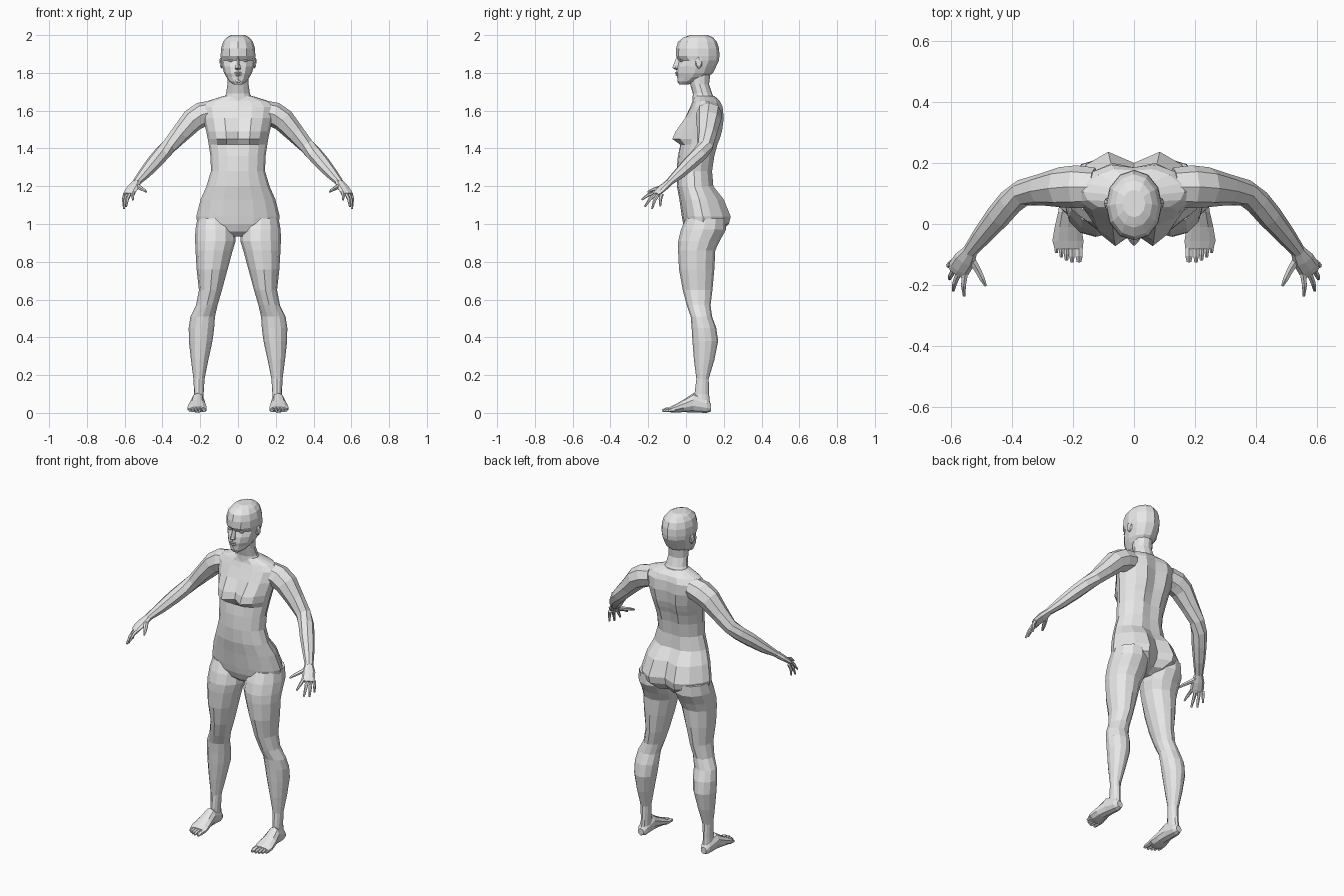
import bpy, bmesh, math
from mathutils import Vector

skin = bpy.data.materials.new("light grey")
skin.diffuse_color = (0.8, 0.8, 0.8, 1)
X, Y, Z = Vector((1, 0, 0)), Vector((0, 1, 0)), Vector((0, 0, 1))


def finish(name, bm, mirror):
    bmesh.ops.recalc_face_normals(bm, faces=bm.faces)
    mesh = bpy.data.meshes.new(name)
    bm.to_mesh(mesh)
    bm.free()
    mesh.materials.append(skin)
    ob = bpy.data.objects.new(name, mesh)
    bpy.context.collection.objects.link(ob)
    if mirror:
        ob.modifiers.new("other_side", 'MIRROR').use_axis[0] = True
    return ob


def loft(name, rings, mirror=False):
    """Skin a list of point rings and cap both ends."""
    bm = bmesh.new()
    rows = [[bm.verts.new(p) for p in r] for r in rings]
    n = len(rows[0])
    for lo, hi in zip(rows, rows[1:]):
        for k in range(n):
            bm.faces.new((lo[k], lo[(k + 1) % n], hi[(k + 1) % n], hi[k]))
    bm.faces.new(rows[0])
    bm.faces.new(rows[-1])
    return finish(name, bm, mirror)


def oval(c, u, v, a, b, n):
    c = Vector(c)
    return [c + u * a * math.sin(t) - v * b * math.cos(t)
            for t in (2 * math.pi * k / n for k in range(n))]


def band(z, w, yf, yb, bf=0, bb=0, n=16):
    """Level body section; bf and bb swell paired front and back forms."""
    pts = oval((0, (yf + yb) / 2, z), X, Y, w, (yb - yf) / 2, n)
    weight = {1: 1, 2: 0.6}
    for k, p in enumerate(pts):
        d = min(k, n - k)
        p.y += bb * weight.get(n // 2 - d, 0) - bf * weight.get(d, 0)
    return pts


def limb(name, path, n=8, mirror=True):
    """Tube along points given as (x, y, z, half breadth, half depth)."""
    pts = [Vector(p[:3]) for p in path]
    rings = []
    for i, p in enumerate(path):
        t = (pts[min(i + 1, len(pts) - 1)] - pts[max(i - 1, 0)]).normalized()
        u = t.cross(Z).normalized()
        rings.append(oval(pts[i], u, u.cross(t), p[3], p[4], n))
    return loft(name, rings, mirror)


def blob(name, c, size, mirror=True, sub=1):
    bm = bmesh.new()
    bmesh.ops.create_icosphere(bm, subdivisions=sub, radius=1)
    for v in bm.verts:
        v.co = Vector(c) + Vector([a * b for a, b in zip(v.co, size)])
    return finish(name, bm, mirror)


# Torso: pelvis, waist, bust, shoulder blades, collar
loft("torso", [band(*r) for r in (
    (0.935, 0.05, 0.03, 0.12, 0, 0),
    (0.96, 0.13, 0.00, 0.165, 0, 0.03),
    (1.00, 0.215, -0.015, 0.195, 0, 0.04),
    (1.04, 0.221, -0.022, 0.20, 0, 0.045),
    (1.13, 0.198, -0.035, 0.175, 0, 0.033),
    (1.20, 0.167, -0.048, 0.14, 0, 0.012),
    (1.28, 0.143, -0.05, 0.135, 0, 0.01),
    (1.36, 0.146, -0.043, 0.142, 0, 0.015),
    (1.42, 0.155, -0.03, 0.155, 0.005, 0.018),
    (1.45, 0.16, -0.028, 0.165, 0.052, 0.02),
    (1.49, 0.168, -0.025, 0.175, 0.038, 0.023),
    (1.56, 0.185, -0.002, 0.185, 0.01, 0.022),
    (1.62, 0.195, 0.022, 0.185, 0, 0.015),
    (1.65, 0.165, 0.035, 0.175, 0, 0.01),
    (1.678, 0.075, 0.04, 0.15, 0, 0))])

# Neck and head
loft("neck", [band(*r, n=12) for r in (
    (1.65, 0.085, 0.035, 0.16), (1.69, 0.063, 0.036, 0.138),
    (1.74, 0.056, 0.022, 0.122), (1.80, 0.056, 0.01, 0.13))])
loft("head", [band(*r, n=12) for r in (
    (1.738, 0.022, -0.036, 0.01),
    (1.755, 0.046, -0.044, 0.06),
    (1.778, 0.062, -0.047, 0.115),
    (1.80, 0.074, -0.052, 0.143),
    (1.835, 0.084, -0.048, 0.16),
    (1.865, 0.089, -0.042, 0.174, -0.01),
    (1.89, 0.092, -0.052, 0.177, 0.003),
    (1.93, 0.09, -0.053, 0.175),
    (1.965, 0.079, -0.042, 0.163),
    (1.988, 0.06, -0.012, 0.143),
    (2.0, 0.037, 0.022, 0.112))])

# Face: wedge nose, lips, chin, eyes, ears
loft("nose", [[Vector((-w, 0.0, z)), Vector((w, 0.0, z)),
               Vector((w * 0.85, y + 0.015, z)), Vector((0, y, z + 0.002)),
               Vector((-w * 0.85, y + 0.015, z))]
              for z, w, y in ((1.815, 0.013, -0.056), (1.825, 0.018, -0.072),
                              (1.84, 0.013, -0.067), (1.882, 0.009, -0.05))])
blob("upper_lip", (0, -0.046, 1.800), (0.024, 0.014, 0.006), False)
blob("lower_lip", (0, -0.045, 1.789), (0.020, 0.013, 0.006), False)
blob("chin", (0, -0.032, 1.757), (0.022, 0.016, 0.015), False)
blob("eye", (0.038, -0.022, 1.865), (0.017, 0.012, 0.008))
blob("ear", (0.088, 0.068, 1.855), (0.011, 0.021, 0.034))

# Arm, from inside the shoulder to the wrist
limb("arm", (
    (0.13, 0.12, 1.595, 0.065, 0.06),
    (0.19, 0.122, 1.58, 0.07, 0.066),
    (0.24, 0.12, 1.55, 0.066, 0.062),
    (0.305, 0.112, 1.478, 0.052, 0.050),
    (0.365, 0.102, 1.412, 0.044, 0.041),
    (0.405, 0.072, 1.37, 0.043, 0.041),
    (0.445, 0.025, 1.325, 0.041, 0.039),
    (0.495, -0.035, 1.267, 0.033, 0.031),
    (0.54, -0.092, 1.218, 0.023, 0.018)))

# Hand with four fingers and a thumb
limb("palm", (
    (0.532, -0.082, 1.226, 0.022, 0.018),
    (0.555, -0.118, 1.195, 0.036, 0.018),
    (0.573, -0.146, 1.17, 0.037, 0.014),
    (0.582, -0.160, 1.157, 0.030, 0.010)))
for name, base, tip in (
        ("index_finger", (0.553, -0.160, 1.168), (0.556, -0.235, 1.128)),
        ("middle_finger", (0.573, -0.158, 1.160), (0.592, -0.218, 1.092)),
        ("ring_finger", (0.588, -0.147, 1.156), (0.604, -0.180, 1.080)),
        ("little_finger", (0.598, -0.128, 1.158), (0.607, -0.136, 1.092))):
    a, b = Vector(base), Vector(tip)
    mid = a.lerp(b, 0.5) + Vector((0.004, -0.004, 0.005))
    limb(name, [(*a, 0.011, 0.010), (*mid, 0.009, 0.009), (*b, 0.005, 0.005)], 6)
limb("thumb", ((0.54, -0.105, 1.205, 0.016, 0.014), (0.512, -0.15, 1.188, 0.012, 0.011),
               (0.498, -0.178, 1.18, 0.010, 0.009), (0.486, -0.202, 1.17, 0.005, 0.005)), 6)

# Leg sections: height, inner x, outer x, front y, back y
loft("leg", [oval(((xi + xo) / 2, (yf + yb) / 2, z), X, Y,
                  (xo - xi) / 2, (yb - yf) / 2, 12)
             for z, xi, xo, yf, yb in (
    (1.03, 0.03, 0.215, 0.00, 0.21),
    (0.97, 0.012, 0.226, -0.027, 0.212),
    (0.91, 0.012, 0.227, -0.041, 0.178),
    (0.86, 0.028, 0.225, -0.042, 0.155),
    (0.76, 0.055, 0.219, -0.037, 0.15),
    (0.65, 0.085, 0.207, -0.017, 0.14),
    (0.57, 0.108, 0.222, 0.004, 0.13),
    (0.51, 0.122, 0.252, 0.025, 0.138),
    (0.45, 0.126, 0.261, 0.030, 0.16),
    (0.38, 0.135, 0.260, 0.034, 0.17),
    (0.28, 0.157, 0.249, 0.042, 0.15),
    (0.18, 0.177, 0.236, 0.055, 0.12),
    (0.10, 0.182, 0.232, 0.045, 0.122),
    (0.04, 0.182, 0.236, 0.03, 0.128))], True)

# Foot sections: y, inner x, outer x, sole height, top height
loft("foot", [oval(((xi + xo) / 2, y, (z0 + z1) / 2), X, Z,
                   (xo - xi) / 2, (z1 - z0) / 2, 10)
              for y, xi, xo, z0, z1 in (
    (0.132, 0.192, 0.228, 0.008, 0.048),
    (0.11, 0.180, 0.240, 0.000, 0.075),
    (0.04, 0.176, 0.250, 0.002, 0.105),
    (-0.01, 0.170, 0.262, 0.004, 0.072),
    (-0.055, 0.163, 0.270, 0.002, 0.046),
    (-0.082, 0.165, 0.262, 0.003, 0.032))], True)

# Toes, shortening toward the outside
for i, (x, tip, r) in enumerate(((0.180, -0.124, 0.014), (0.203, -0.125, 0.010),
                                 (0.221, -0.118, 0.010), (0.238, -0.108, 0.009),
                                 (0.254, -0.094, 0.009))):
    limb(f"toe_{i + 1}", ((x, -0.06, 0.018, r, 0.013), (x, tip + 0.02, 0.016, r, 0.012),
                          (x, tip, 0.011, r * 0.6, 0.007)), 6)
